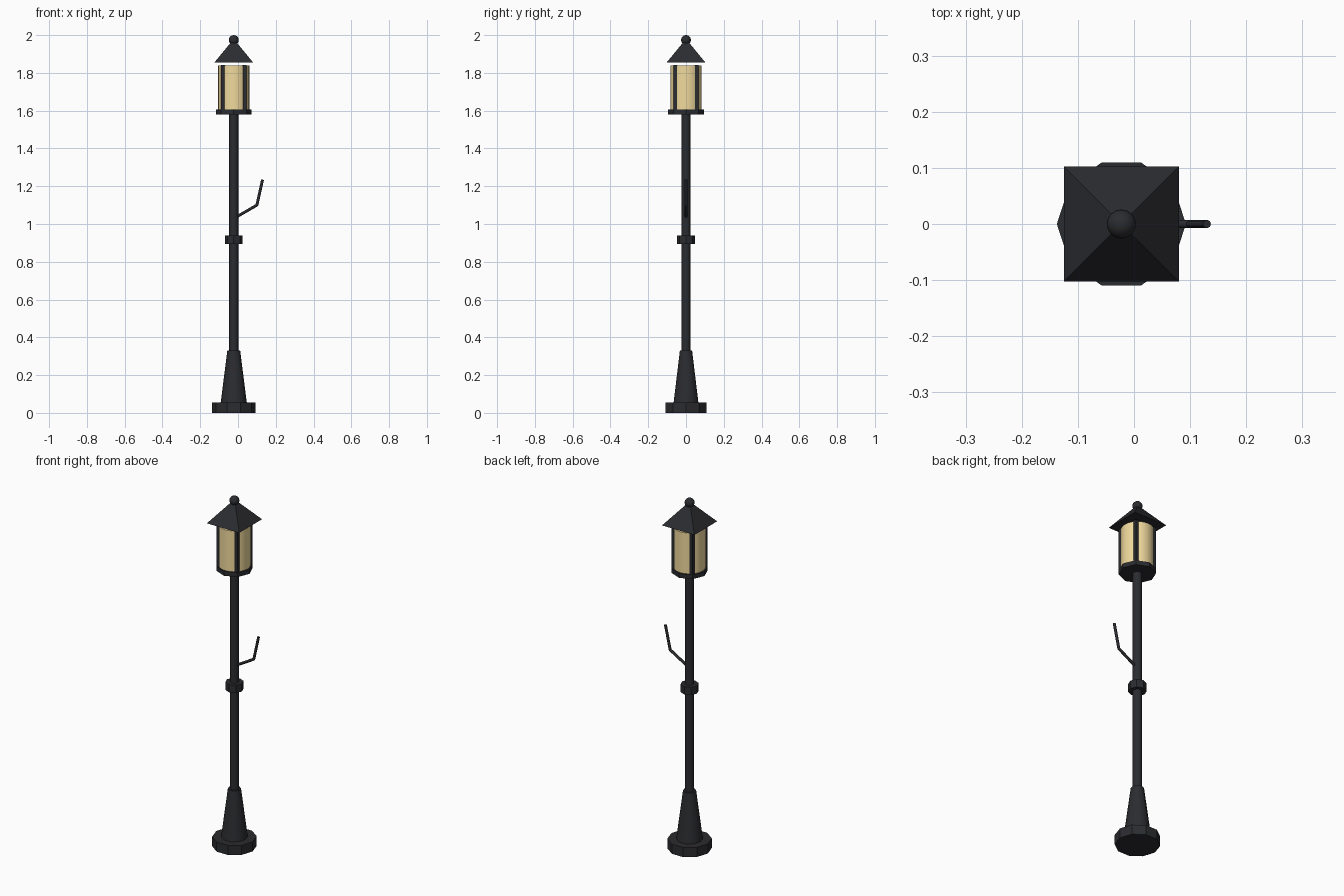
import bpy
from math import pi, radians
from mathutils import Vector

if "Cube" in bpy.data.objects:
    bpy.data.objects.remove(bpy.data.objects["Cube"])

CX = -0.0225  # post axis; the side hook makes the model off-centre


def material(name, color):
    m = bpy.data.materials.new(name)
    m.diffuse_color = color
    m.use_nodes = True
    m.node_tree.nodes["Principled BSDF"].inputs["Base Color"].default_value = m.diffuse_color
    return m


IRON = material("dark_iron", (0.024, 0.025, 0.029, 1))
GLASS = material("warm_glass", (0.88, 0.70, 0.34, 1))


def finish(name, mat, smooth_angle=None):
    o = bpy.context.object
    o.name = name
    o.data.materials.append(mat)
    if smooth_angle:
        bpy.ops.object.shade_smooth_by_angle(angle=radians(smooth_angle))
    return o


def frustum(name, z0, z1, r0, r1, sides, mat=IRON, turn=0.0, smooth=None):
    # Vertices start on the +x axis, plus an optional turn
    bpy.ops.mesh.primitive_cone_add(
        vertices=sides, radius1=r0, radius2=r1, depth=z1 - z0,
        location=(CX, 0, (z0 + z1) / 2), rotation=(0, 0, pi / 2 + turn))
    return finish(name, mat, smooth)


def rod(name, a, b, r):
    a, b = Vector(a), Vector(b)
    bpy.ops.mesh.primitive_cylinder_add(
        vertices=8, radius=r, depth=(b - a).length, location=(a + b) / 2)
    bpy.context.object.rotation_euler = (b - a).to_track_quat('Z', 'Y').to_euler()
    return finish(name, IRON, 50)


# Foot and post
frustum("base", 0, 0.055, 0.115, 0.115, 10)
frustum("base_taper", 0.055, 0.33, 0.069, 0.034, 10, smooth=40)
frustum("post", 0.30, 1.59, 0.024, 0.024, 10, smooth=40)
frustum("collar", 0.895, 0.94, 0.047, 0.047, 8)

# Bent side hook
elbow = (0.1, 0, 1.10)
rod("hook_arm", (CX, 0, 1.029), elbow, 0.0075)
rod("hook_tip", elbow, (0.13, 0, 1.235), 0.0075)
bpy.ops.mesh.primitive_uv_sphere_add(segments=8, ring_count=6, radius=0.0075, location=elbow)
finish("hook_elbow", IRON, 60)

# Lantern: tray, glass and four corner bars
frustum("lantern_tray", 1.58, 1.605, 0.095, 0.095, 8)
frustum("lantern_glass", 1.605, 1.838, 0.083, 0.083, 24, mat=GLASS, smooth=30)
for sx in (-1, 1):
    for sy in (-1, 1):
        bpy.ops.mesh.primitive_cube_add(
            size=1, location=(CX + sx * 0.056, sy * 0.056, 1.723))
        bpy.context.object.scale = (0.022, 0.022, 0.24)
        finish("lantern_bar", IRON)

# Pyramid roof and ball finial
frustum("roof", 1.855, 1.98, 0.145, 0, 4, turn=pi / 4)
bpy.ops.mesh.primitive_uv_sphere_add(
    segments=16, ring_count=10, radius=0.026, location=(CX, 0, 1.974))
finish("finial", IRON, 60)
